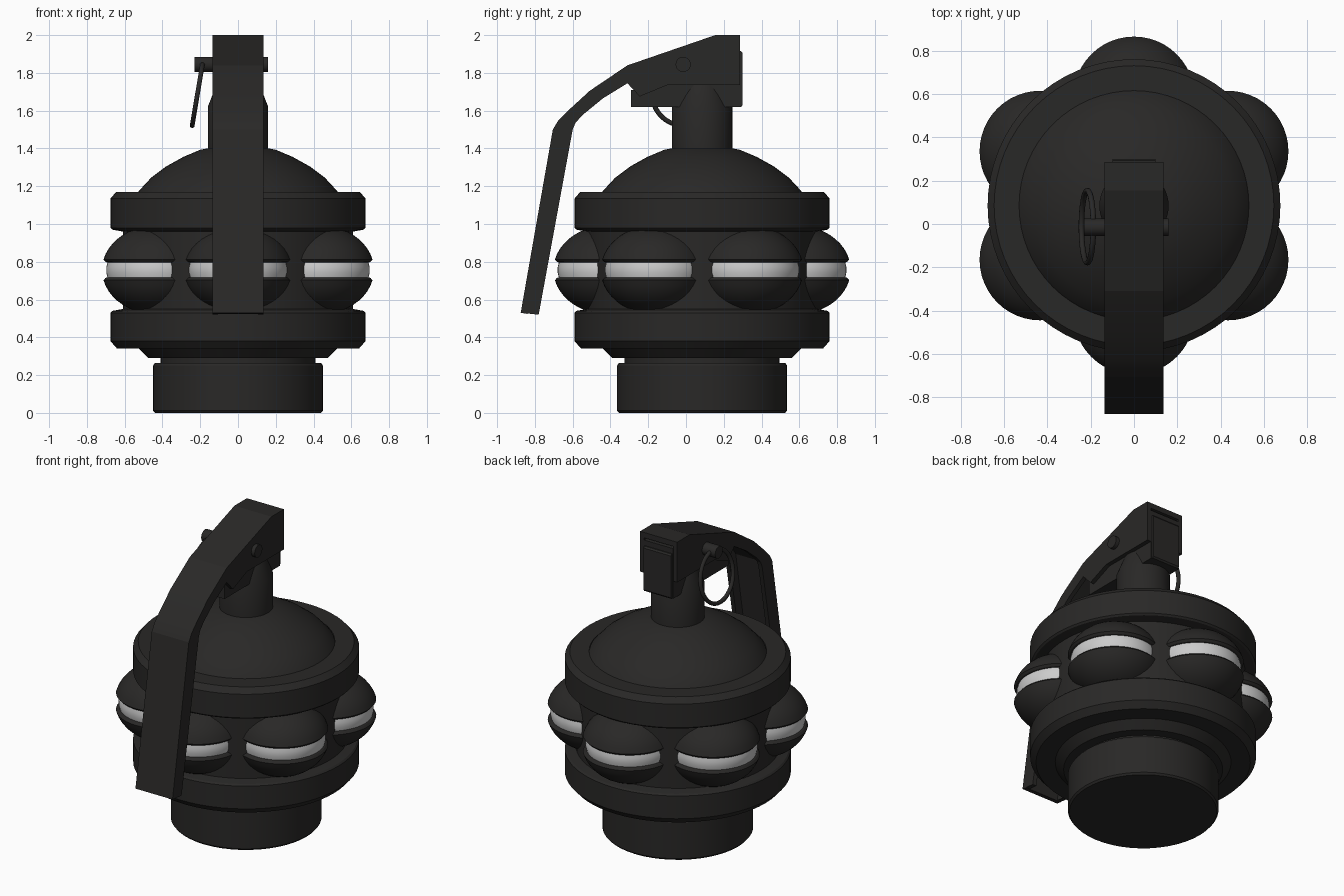
import bpy, bmesh, math
from mathutils import Vector

if "Cube" in bpy.data.objects:
    bpy.data.objects.remove(bpy.data.objects["Cube"])

CY = 0.085  # body axis, set back behind the lever


def material(name, value):
    m = bpy.data.materials.new(name)
    m.diffuse_color = (*value, 1)
    m.use_nodes = True
    m.node_tree.nodes["Principled BSDF"].inputs["Base Color"].default_value = m.diffuse_color
    return m


DARK = material("dark_metal", (0.022, 0.021, 0.02))
LIGHT = material("light_band", (0.6, 0.6, 0.6))


def finish(name, bm, mat, loc=(0, 0, 0), angle=30):
    bmesh.ops.recalc_face_normals(bm, faces=bm.faces)
    me = bpy.data.meshes.new(name)
    bm.to_mesh(me)
    bm.free()
    me.materials.append(mat)
    ob = bpy.data.objects.new(name, me)
    ob.location = loc
    bpy.context.collection.objects.link(ob)
    bpy.ops.object.select_all(action='DESELECT')
    ob.select_set(True)
    bpy.context.view_layer.objects.active = ob
    bpy.ops.object.shade_smooth_by_angle(angle=math.radians(angle))
    return ob


def lathe(name, profile, loc, mat=DARK, seg=48):
    bm = bmesh.new()
    vs = [bm.verts.new((r, 0, z)) for r, z in profile]
    es = [bm.edges.new(p) for p in zip(vs, vs[1:])]
    bmesh.ops.spin(bm, geom=vs + es, axis=(0, 0, 1), cent=(0, 0, 0),
                   angle=2 * math.pi, steps=seg, use_duplicate=False)
    bmesh.ops.remove_doubles(bm, verts=bm.verts, dist=1e-4)
    return finish(name, bm, mat, loc)


def plate(name, outline, x0, x1):
    """Side outline in (y, z) extruded across x."""
    bm = bmesh.new()
    f = bm.faces.new([bm.verts.new((x0, y, z)) for y, z in outline])
    g = bmesh.ops.extrude_face_region(bm, geom=[f])["geom"]
    bmesh.ops.translate(bm, vec=(x1 - x0, 0, 0),
                        verts=[v for v in g if isinstance(v, bmesh.types.BMVert)])
    return finish(name, bm, DARK, angle=15)


# Base cap
lathe("base_cap", [(0, 0), (0.44, 0), (0.45, 0.012), (0.45, 0.25), (0.44, 0.265),
                   (0.41, 0.265), (0.41, 0.3), (0, 0.3)], (0, CY, 0))

# Body: lower flange, waist, upper flange and dome
lathe("body", [(0, 0.29), (0.475, 0.29), (0.525, 0.34), (0.64, 0.34), (0.675, 0.38),
               (0.675, 0.53), (0.665, 0.54), (0.61, 0.55), (0.61, 0.96), (0.665, 0.97),
               (0.675, 0.98), (0.675, 1.135), (0.645, 1.17), (0.53, 1.17)], (0, CY, 0), seg=64)
lathe("dome", [(0.53, 1.165), (0.525, 1.175), (0.46, 1.245), (0.38, 1.305),
               (0.29, 1.355), (0.2, 1.393), (0.1, 1.412), (0, 1.415)], (0, CY, 0), seg=64)

# Fuze neck
lathe("neck", [(0.16, 1.38), (0.16, 1.62), (0.115, 1.735), (0, 1.735)], (0, CY, 0))

# Six pods around the waist, each two shells and a light band
R, H = 0.287, 0.235
shell = [(R * math.cos(a), H * math.sin(a))
         for a in [0.235 + (math.pi / 2 - 0.235) * i / 10 for i in range(10)]] + [(0, H)]
shell = [(0, 0.038), (0.255, 0.038), (0.268, 0.042)] + shell
for i in range(6):
    a = math.radians(30 + 60 * i)
    loc = (0.5 * math.cos(a), CY + 0.5 * math.sin(a), 0.757)
    lathe(f"pod_upper_{i}", shell, loc)
    lathe(f"pod_lower_{i}", [(r, -z) for r, z in shell], loc)
    lathe(f"pod_band_{i}", [(0, -0.04), (0.258, -0.04), (0.264, -0.015), (0.264, 0.015),
                            (0.258, 0.04), (0, 0.04)], loc, LIGHT)

# Safety lever: folded channel made of a top strip and two side walls
outer = [(0.285, 2.0), (0.155, 2.0), (-0.31, 1.84), (-0.51, 1.705), (-0.63, 1.595),
         (-0.675, 1.55), (-0.705, 1.5), (-0.875, 0.53)]
inner = [(-0.78, 0.52), (-0.6, 1.5), (-0.585, 1.535), (-0.55, 1.575), (-0.44, 1.665),
         (-0.31, 1.745), (-0.245, 1.675), (-0.1, 1.735), (0.285, 1.735)]
for name, x in (("lever_side_left", -0.135), ("lever_side_right", 0.107)):
    plate(name, outer + inner, x, x + 0.028)
under = []
for i, p in enumerate(outer):
    t = Vector(outer[min(i + 1, len(outer) - 1)]) - Vector(outer[max(i - 1, 0)])
    n = Vector((-t.y, t.x)).normalized()
    under.append(tuple(Vector(p) + n * 0.035))
plate("lever_strip", outer + under[::-1], -0.134, 0.134)

# Fuze head inside the lever, with the rear plate
plate("fuze_head", [(-0.29, 1.62), (0.285, 1.62), (0.285, 1.95), (0.1, 1.95),
                    (-0.1, 1.86), (-0.18, 1.71), (-0.29, 1.71)], -0.106, 0.106)
plate("rear_plate", [(0.27, 1.62), (0.292, 1.62), (0.3, 1.63), (0.3, 1.905),
                     (0.292, 1.915), (0.27, 1.915)], -0.1, 0.1)

# Pin and pull ring
pin = lathe("pin", [(0, -0.23), (0.04, -0.23), (0.04, 0.16), (0, 0.16)],
            (0, -0.015, 1.845), seg=24)
pin.rotation_euler = (0, math.pi / 2, 0)
bpy.ops.mesh.primitive_torus_add(major_segments=40, minor_segments=10, major_radius=0.166,
                                 minor_radius=0.013, location=(-0.215, -0.012, 1.685),
                                 rotation=(0, math.radians(99.5), 0))
ring = bpy.context.object
ring.name = "pull_ring"
ring.data.materials.append(DARK)
bpy.ops.object.shade_smooth()
